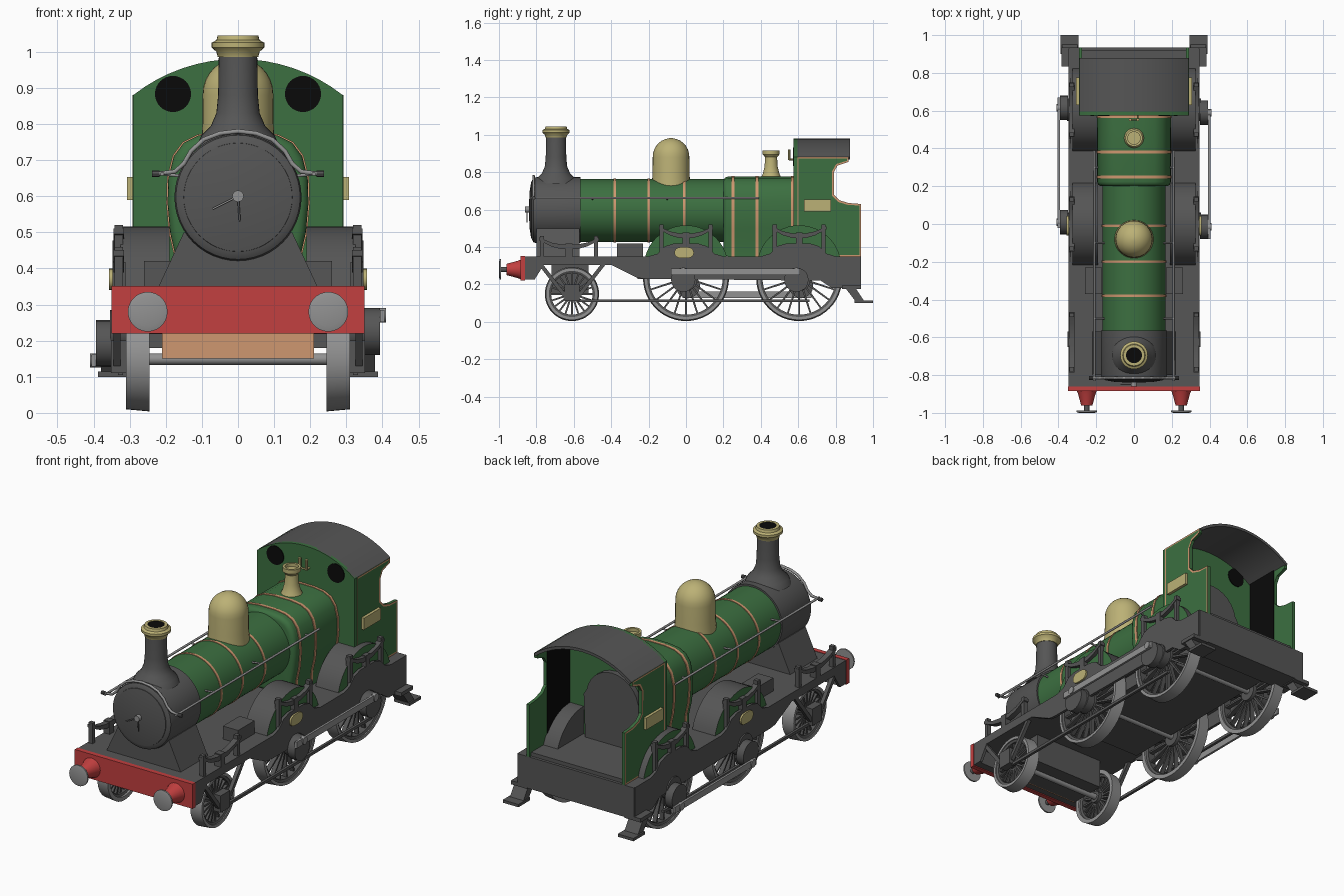
import bpy, bmesh, math
from mathutils import Vector

if "Cube" in bpy.data.objects:
    bpy.data.objects.remove(bpy.data.objects["Cube"])


def mat(name, rgb):
    m = bpy.data.materials.new(name)
    m.diffuse_color = (*rgb, 1)
    m.use_nodes = True
    m.node_tree.nodes["Principled BSDF"].inputs["Base Color"].default_value = m.diffuse_color
    return m


DARK = mat("dark grey", (.092, .092, .092))
GREEN = mat("green", (.045, .16, .052))
RED = mat("red", (.54, .05, .05))
TAN = mat("tan", (.62, .31, .16))
BRASS = mat("brass", (.50, .44, .18))
STEEL = mat("steel", (.29, .29, .29))
BLACK = mat("black", (.003, .003, .003))


def finish(name, bm, mats, smooth=True):
    bmesh.ops.recalc_face_normals(bm, faces=bm.faces[:])
    me = bpy.data.meshes.new(name)
    bm.to_mesh(me)
    bm.free()
    for m in (mats if isinstance(mats, tuple) else (mats,)):
        me.materials.append(m)
    ob = bpy.data.objects.new(name, me)
    bpy.context.collection.objects.link(ob)
    if smooth:
        bpy.ops.object.select_all(action='DESELECT')
        ob.select_set(True)
        bpy.context.view_layer.objects.active = ob
        bpy.ops.object.shade_smooth_by_angle(angle=math.radians(35))
    return ob


def prism_bm(pts, axis, a, b):
    """Extrude a flat outline along x (points are y,z) or y (points are x,z)."""
    bm = bmesh.new()
    put = (lambda p, h: (h, p[0], p[1])) if axis == 'x' else (lambda p, h: (p[0], h, p[1]))
    lo = [bm.verts.new(put(p, a)) for p in pts]
    hi = [bm.verts.new(put(p, b)) for p in pts]
    bm.faces.new(lo)
    bm.faces.new(hi)
    for i in range(len(pts)):
        j = (i + 1) % len(pts)
        bm.faces.new((lo[i], lo[j], hi[j], hi[i]))
    bmesh.ops.recalc_face_normals(bm, faces=bm.faces[:])
    return bm


def prism(name, pts, axis, a, b, m, smooth=True):
    return finish(name, prism_bm(pts, axis, a, b), m, smooth)


def box(name, x, y, z, m):
    return prism(name, [(y[0], z[0]), (y[1], z[0]), (y[1], z[1]), (y[0], z[1])], 'x', *x, m, False)


def lathe(name, prof, loc, axis, m, n=32, closed=False):
    """Revolve (radius, height) points round an axis through loc."""
    bm = bmesh.new()
    rings = []
    for r, h in prof:
        ring = []
        for i in range(n):
            c, s = r * math.cos(math.tau * i / n), r * math.sin(math.tau * i / n)
            p = {'x': (h, c, s), 'y': (c, h, s), 'z': (c, s, h)}[axis]
            ring.append(bm.verts.new(Vector(p) + Vector(loc)))
        rings.append(ring)
    for a, b in zip(rings, rings[1:] + rings[:1] if closed else rings[1:]):
        for i in range(n):
            j = (i + 1) % n
            bm.faces.new((a[i], a[j], b[j], b[i]))
    if not closed:
        bm.faces.new(rings[0])
        bm.faces.new(rings[-1])
    return finish(name, bm, m)


def rod(name, pts, r, m):
    cu = bpy.data.curves.new(name, 'CURVE')
    cu.dimensions, cu.bevel_depth, cu.bevel_resolution = '3D', r, 1
    cu.use_fill_caps = True
    sp = cu.splines.new('POLY')
    sp.points.add(len(pts) - 1)
    for q, p in zip(sp.points, pts):
        q.co = (*p, 1)
    cu.materials.append(m)
    ob = bpy.data.objects.new(name, cu)
    bpy.context.collection.objects.link(ob)


def disc(name, loc, axis, r, a, b, m, n=32):
    return lathe(name, [(r, a), (r, b)], loc, axis, m, n)


def arc(cx, cz, r, a0, a1, n):
    return [(cx + r * math.cos(math.radians(a0 + (a1 - a0) * i / n)),
             cz + r * math.sin(math.radians(a0 + (a1 - a0) * i / n))) for i in range(n + 1)]


# Running plate, inner frame and end beams
box("running_plate", (-.345, .345), (-.87, .93), (.305, .35), DARK)
box("inner_frame", (-.235, .235), (-.26, .93), (.23, .31), DARK)
box("front_beam", (-.35, .35), (-.885, -.86), (.22, .352), RED)
box("front_beam_backing", (-.345, .345), (-.86, -.82), (.225, .35), DARK)
box("rear_beam", (-.345, .345), (.80, .935), (.18, .35), DARK)
box("cylinder_block", (-.21, .21), (-.72, -.52), (.15, .31), DARK)
box("cylinder_front", (-.21, .21), (-.727, -.72), (.15, .24), TAN)

# Smokebox, boiler and firebox
prism("smokebox_saddle", [(-.22, .35), (.22, .35), (.15, .5), (-.15, .5)], 'y', -.8, -.57, DARK)
lathe("smokebox", [(.155, -.825), (.172, -.815), (.176, -.80), (.176, -.565)], (0, 0, .597), 'y', DARK, 48)
lathe("smokebox_door", [(.02, -.84), (.10, -.836), (.15, -.828), (.152, -.815)], (0, 0, .597), 'y', DARK, 48)
disc("door_knob", (0, 0, .6), 'y', .016, -.86, -.83, STEEL, 12)
rod("door_handle", [(0, -.85, .6), (-.07, -.85, .565)], .003, STEEL)
rod("door_lever", [(0, -.85, .6), (.005, -.85, .53)], .003, DARK)
disc("boiler", (0, 0, .595), 'y', .168, -.57, .25, GREEN, 48)
for y in (-.38, -.2, -.01):
    disc("boiler_band", (0, y, .595), 'y', .171, -.007, .007, TAN, 48)
half = [(.168, .35), (.172, .43), (.188, .5), (.195, .58), (.193, .65), (.178, .71),
        (.15, .748), (.11, .768), (.05, .776)]
outline = half + [(-x, z) for x, z in reversed(half)]
fire = prism_bm(outline, 'y', .2, .59)
front = [e for e in fire.edges if all(abs(v.co.y - .2) < 1e-4 for v in e.verts)]
bmesh.ops.bevel(fire, geom=front, offset=.025, segments=4, profile=.5, affect='EDGES')
finish("firebox", fire, GREEN)
for y in (.25, .38, .57):
    prism("firebox_band", [(x * 1.02, .56 + (z - .56) * 1.014) for x, z in outline],
          'y', y - .008, y + .008, TAN)

# Chimney, dome, safety valve, whistles
lathe("chimney", [(.115, .74), (.10, .77), (.075, .795), (.06, .83), (.055, .88), (.053, 1.0)],
      (0, -.695, 0), 'z', DARK)
lathe("chimney_cap", [(.056, .985), (.06, 1.0), (.073, 1.012), (.073, 1.025), (.06, 1.032),
                      (.056, 1.045), (.042, 1.045), (.042, 1.03)], (0, -.695, 0), 'z', BRASS)
disc("chimney_hole", (0, -.695, 0), 'z', .042, 1.038, 1.043, BLACK)
lathe("dome", [(.104, .72), (.099, .79), (.098, .88)] +
      [(.098 * math.cos(math.radians(a)), .882 + .1 * math.sin(math.radians(a)))
       for a in (12, 24, 36, 48, 60, 72, 84, 88)], (0, -.08, 0), 'z', BRASS)
lathe("safety_valve", [(.058, .765), (.045, .79), (.035, .83), (.032, .88), (.045, .895),
                       (.045, .917), (.033, .917), (.033, .90)], (0, .455, 0), 'z', BRASS, 24)
for s in (1, -1):
    disc("whistle", (s * .02, .552, 0), 'z', .008, .865, .92, BRASS, 10)
rod("whistle_bracket", [(-.02, .552, .868), (.02, .552, .868), (.02, .585, .868)], .005, BRASS)

# Cab front, roof and backhead
top = arc(0, .5095, .4705, 52, 128, 16)
prism("cab_front", [(.29, .35)] + top + [(-.29, .35)], 'y', .575, .595, GREEN)
prism("cab_roof", top + arc(0, .5095, .4555, 128, 52, 16), 'y', .58, .878, DARK)
prism("backhead", [(.16, .35), (.17, .6)] + arc(0, .6, .155, 10, 170, 12) + [(-.17, .6), (-.16, .35)],
      'y', .595, .625, DARK)
box("cab_floor", (-.285, .285), (.6, .92), (.35, .37), DARK)

cab_side = [(.595, .35), (.935, .35), (.935, .63), (.87, .635), (.82, .65), (.79, .68),
            (.79, .80), (.81, .835), (.87, .855), (.87, .88), (.595, .88)]


def hump(cy):
    return [(cy + d, .35 + h) for d, h in
            ((-.20, 0), (-.15, .015), (-.11, .055), (-.06, .07), (.06, .07), (.11, .055), (.15, .015), (.20, 0))]


frame = ([(-.87, .35)] + hump(0) + hump(.6) +
         [(.93, .35), (.93, .18), (.78, .18), (.72, .22), (-.22, .23), (-.26, .235), (-.40, .305),
          (-.76, .305), (-.81, .225), (-.87, .225)])


def wheel(s, y, r, n):
    z = r + .004
    tyre = r - .022
    lathe("tyre", [(r, s * .245), (r - .006, s * .31), (tyre, s * .31), (tyre, s * .245)],
          (0, y, z), 'x', STEEL, 48, True)
    lathe("wheel_rim", [(tyre + .001, s * .255), (tyre + .001, s * .305), (tyre - .012, s * .3),
                        (tyre - .012, s * .26)], (0, y, z), 'x', DARK, 48, True)
    disc("hub", (0, y, z), 'x', r * .22, s * .25, s * .318, DARK, 20)
    for i in range(n):
        a = math.tau * i / n
        d, t = Vector((math.cos(a), math.sin(a))), Vector((-math.sin(a), math.cos(a))) * .0055
        c = Vector((y, z))
        prism("spoke", [c + d * .02 - t, c + d * (tyre - .006) - t * .8, c + d * (tyre - .006) + t * .8,
                        c + d * .02 + t], 'x', s * .268, s * .292, DARK, False)


def spring(s, y, z, w):
    # Sagging leaf spring with a hanger at each end and a central buckle
    pts = [(y + w * t, z + .05 * t * t) for t in (-1, -.6, -.25, .25, .6, 1)]
    prism("leaf_spring", pts + [(a, b + .028 - .012 * abs(a - y) / w) for a, b in reversed(pts)],
          'x', s * .315, s * .345, DARK)
    for e in (-1, 1):
        box("spring_hanger", (s * .318, s * .342), (y + e * w * .9 - .011, y + e * w * .9 + .011),
            (.34, z + .075), DARK)
    box("spring_buckle", (s * .312, s * .348), (y - .018, y + .018), (z - .06, z + .033), DARK)


for s in (1, -1):
    # Cab side with a tan border, porthole and brass plate
    bm = prism_bm(cab_side, 'x', s * .275, s * .292)
    outer = [f for f in bm.faces if f.normal.x * s > .9]
    for f in bmesh.ops.inset_region(bm, faces=outer, thickness=.011)['faces']:
        f.material_index = 1
    finish("cab_side", bm, (GREEN, TAN), False)
    box("cab_inner_panel", (s * .270, s * .2755), (.6, .788), (.37, .875), BLACK)
    disc("porthole", (s * .18, 0, .883), 'y', .05, .571, .599, BLACK)
    box("cab_plate", (s * .29, s * .307), (.63, .775), (.59, .653), BRASS)

    # Outer frame, its oval plate and wheel splashers
    prism("outer_frame", frame, 'x', s * .333, s * .348, DARK, False)
    prism("frame_plate", [(-.01 + .052 * math.copysign(abs(math.cos(a)) ** .6, math.cos(a)),
                           .37 + .03 * math.sin(a)) for a in [math.tau * i / 20 for i in range(20)]],
          'x', s * .346, s * .357, BRASS)
    for y in (0, .605):
        bm = prism_bm(arc(y, .29, .226, 15, 165, 20), 'x', s * .19, s * .325)
        for f in bm.faces:
            f.material_index = 0 if f.normal.x * s > .9 else 1
        finish("splasher", bm, (GREEN, DARK))
        wheel(s, y, .23, 20)
        spring(s, y, .445, .145)
        disc("axle_box", (0, y, .225), 'x', .06, s * .31, s * .355, DARK, 20)
        # Cranks and pins, quartered between the two sides
        cy, cz, pz = (y - .015, .225, .27) if s > 0 else (y + .01, .192, .145)
        disc("crank", (0, cy, cz), 'x', .065, s * .35, s * .393, DARK, 20)
        disc("crank_pin", (0, cy, pz), 'x', .02, s * .38, s * .41, STEEL, 12)
    rz = .268 if s > 0 else .145
    y0 = -.08 if s > 0 else -.02
    box("coupling_rod", (s * .393, s * .405), (y0, y0 + .69), (rz - .017, rz + .017), STEEL)

    # Leading wheel with its V-shaped guides
    wheel(s, -.61, .145, 20)
    spring(s, -.625, .385, .16)
    for e in (-1, 1):
        a, b = -.61 + e * .17, -.61 + e * .03
        prism("axle_guide", [(a - .013, .31), (a + .013, .31), (b + .013, .13), (b - .013, .13)],
              'x', s * .325, s * .345, DARK, False)
    box("leading_axle_box", (s * .31, s * .352), (-.65, -.57), (.11, .20), DARK)
    box("brake_rod", (s * .318, s * .332), (-.58, .66), (.105, .12), DARK)

    # Buffers
    lathe("buffer_stock", [(.052, -.885), (.046, -.90), (.03, -.96)], (s * .25, 0, .28), 'y', RED, 24)
    disc("buffer_shank", (s * .25, 0, .28), 'y', .014, -.988, -.95, DARK, 12)
    lathe("buffer_head", [(.04, -1.0), (.055, -.996), (.055, -.988)], (s * .25, 0, .28), 'y', STEEL, 28)

    # Sandbox and rear footsteps
    box("sandbox", (s * .17, s * .26), (-.37, -.23), (.35, .42), DARK)
    box("step_bracket", (s * .29, s * .385), (.835, .935), (.175, .195), DARK)
    prism("step_leg", [(.845, .19), (.90, .19), (.95, .115), (.91, .105)], 'x', s * .30, s * .38, DARK, False)
    box("step_tread", (s * .295, s * .388), (.90, 1.0), (.1, .115), DARK)

    # Boiler handrail with supports
    rod("handrail", [(s * .21, -.83, .662), (s * .21, .39, .662)], .006, STEEL)
    for y in (-.5, -.1, .3):
        rod("rail_support", [(s * .15, y, .655), (s * .21, y, .662)], .005, STEEL)
    disc("rail_end", (s * .228, -.815, .662), 'x', .01, -.01, .01, DARK, 10)

# Curved rail over the smokebox front
bow = [(.22, .662), (.175, .668), (.15, .69), (.13, .725), (.095, .757), (.05, .774)]
rod("front_rail", [(x, -.815, z) for x, z in bow] + [(0, -.815, .78)] +
    [(-x, -.815, z) for x, z in reversed(bow)], .007, STEEL)

# Axles
for y, z in ((-.61, .149), (0, .234), (.605, .234)):
    disc("axle", (0, y, z), 'x', .016, -.26, .26, STEEL, 16)
